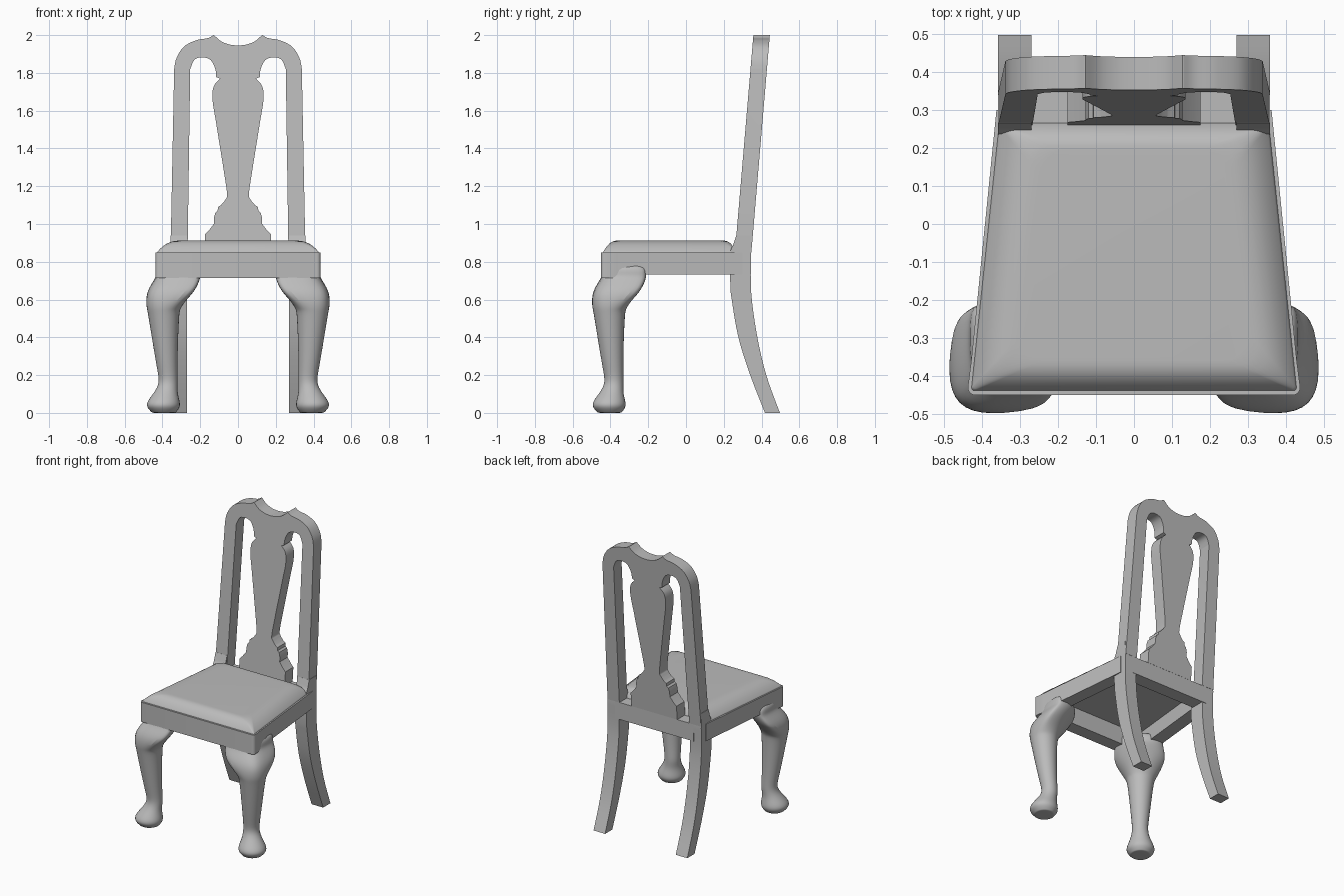
import bpy, bmesh, math
from mathutils import Vector

if "Cube" in bpy.data.objects:
    bpy.data.objects.remove(bpy.data.objects["Cube"], do_unlink=True)

GREY = (0.5, 0.5, 0.5, 1.0)
grey = bpy.data.materials.new("plain_grey")
grey.use_nodes = True
grey.diffuse_color = GREY
grey.node_tree.nodes["Principled BSDF"].inputs["Base Color"].default_value = GREY


def finish(name, bm, subdiv=0, angle=30):
    bmesh.ops.recalc_face_normals(bm, faces=bm.faces)
    mesh = bpy.data.meshes.new(name)
    bm.to_mesh(mesh)
    bm.free()
    obj = bpy.data.objects.new(name, mesh)
    bpy.context.collection.objects.link(obj)
    mesh.materials.append(grey)
    if subdiv:
        mod = obj.modifiers.new("round", "SUBSURF")
        mod.levels = mod.render_levels = subdiv
    bpy.ops.object.select_all(action="DESELECT")
    bpy.context.view_layer.objects.active = obj
    obj.select_set(True)
    bpy.ops.object.shade_smooth_by_angle(angle=math.radians(angle))
    return obj


def loft(name, rings, **kw):
    """Skin closed rings of equal length and cap both ends."""
    bm = bmesh.new()
    rows = [[bm.verts.new(p) for p in ring] for ring in rings]
    n = len(rows[0])
    for a, b in zip(rows, rows[1:]):
        for i in range(n):
            j = (i + 1) % n
            bm.faces.new((a[i], a[j], b[j], b[i]))
    bm.faces.new(rows[0])
    bm.faces.new(rows[-1])
    return finish(name, bm, **kw)


def slab(name, outline, z0, z1):
    return loft(name, [[(x, y, z) for x, y in outline] for z in (z0, z1)])


def spline(pts, steps=5):
    """Smooth curve through a few points."""
    out = []
    for i in range(len(pts) - 1):
        a, b, c, d = (Vector(pts[min(max(i + k, 0), len(pts) - 1)]) for k in (-1, 0, 1, 2))
        for s in range(steps):
            t = s / steps
            out.append(tuple(0.5 * (2 * b + (c - a) * t + (2 * a - 5 * b + 4 * c - d) * t * t
                                    + (3 * b - a - 3 * c + d) * t ** 3)))
    return out + [tuple(pts[-1])]


# Back: stiles, crest and pierced splat as one leaning plate
splat_foot = [(0.175, 0.85), (0.175, 0.945), (0.155, 0.965)]
splat_foot += [(0.128, 1.0), (0.128, 1.03), (0.12, 1.06), (0.108, 1.07), (0.106, 1.09)]
splat = spline([(0.09, 1.1), (0.066, 1.13), (0.058, 1.16), (0.075, 1.28), (0.115, 1.53),
                (0.135, 1.66), (0.128, 1.73), (0.095, 1.77)])
arch = spline([(0.115, 1.777), (0.12, 1.82), (0.145, 1.868), (0.188, 1.882),
               (0.23, 1.87), (0.253, 1.82)])
stile = [(0.267, 0.85), (0.357, 0.85)]
crest = spline([(0.338, 1.82), (0.325, 1.88), (0.285, 1.94), (0.22, 1.973),
                (0.16, 1.984), (0.13, 2.0)])
dip = spline([(0.127, 2.0), (0.09, 1.968), (0.045, 1.95), (0, 1.945)])
half = splat_foot + splat + arch + stile + crest + dip
outline = half + [(-x, z) for x, z in reversed(half[:-1])]


def lean(z):
    return 0.259 + (z - 0.85) * 0.085


loft("chair_back", [[(x, lean(z) + d, z) for x, z in outline] for d in (0, 0.087)])

# Rear legs: curved side profile, swept back at the foot
front_edge = spline([(0.418, 0), (0.34, 0.2), (0.275, 0.41), (0.236, 0.64)])
front_edge += spline([(0.233, 0.73), (0.235, 0.85), (0.25, 0.89), (0.266, 0.94)])
back_edge = spline([(0.345, 0.84), (0.345, 0.64), (0.376, 0.41), (0.425, 0.2), (0.497, 0)])
leg_side = front_edge + [(0.34, 0.94)] + back_edge
for side, s in (("left", 1), ("right", -1)):
    loft(side + "_rear_leg", [[(s * x, y, z) for y, z in leg_side] for x in (0.27, 0.358)])

# Seat rails
FRONT, BACK = -0.45, 0.345


def edge_x(y):
    return 0.437 - 0.08 * (y - FRONT) / (BACK - FRONT)


r = 0.02
corner = [(0.437 - r + r * math.sin(a), FRONT + r - r * math.cos(a))
          for a in (math.pi / 8 * k for k in range(5))]
front_half = corner + [(edge_x(-0.36), -0.36)]
slab("front_rail", front_half + [(-x, y) for x, y in reversed(front_half)], 0.715, 0.85)
for side, s in (("left", 1), ("right", -1)):
    strip = [(edge_x(-0.4), -0.4), (edge_x(0.3), 0.3), (edge_x(0.3) - 0.09, 0.3),
             (edge_x(-0.4) - 0.09, -0.4)]
    slab(side + "_side_rail", [(s * x, y) for x, y in strip], 0.733, 0.85)
slab("rear_rail", [(-0.3, 0.25), (0.3, 0.25), (0.3, BACK), (-0.3, BACK)], 0.733, 0.85)


# Padded seat: rounded trapezoid rings shrinking towards the crown
def pad_ring(t, z):
    y0, y1 = -0.438 + 0.08 * t, 0.265 - 0.07 * t
    xf, xb = 0.427 - 0.125 * t, 0.355 - 0.11 * t
    rad = 0.008 + 0.06 * t
    ring = []
    for cx, cy, a0 in ((xf, y0, -90), (xb, y1, 0), (-xb, y1, 90), (-xf, y0, 180)):
        ox = cx - math.copysign(rad, cx)
        oy = cy + (rad if cy < 0 else -rad)
        for k in range(7):
            a = math.radians(a0 + 15 * k)
            ring.append((ox + rad * math.cos(a), oy + rad * math.sin(a), z))
    return ring


levels = [0, 0.04, 0.12, 0.25, 0.42, 0.62, 0.82, 1]
loft("seat_pad", [pad_ring(0, 0.835)] +
     [pad_ring(t, 0.852 + 0.06 * (1 - (1 - t) ** 2.6)) for t in levels], angle=50)

# Front legs: octagon sections, round below and winged brackets at the knee
# (height, outer reach, width, amount of wing)
SECTIONS = [(0, 0.455, 0.125, 0), (0.002, 0.457, 0.129, 0), (0.03, 0.486, 0.182, 0),
            (0.06, 0.484, 0.178, 0), (0.11, 0.443, 0.122, 0), (0.16, 0.415, 0.098, 0),
            (0.23, 0.429, 0.109, 0), (0.4, 0.458, 0.142, 0), (0.53, 0.479, 0.17, 0),
            (0.55, 0.484, 0.18, 0.2), (0.59, 0.489, 0.21, 0.6), (0.65, 0.482, 0.26, 1),
            (0.715, 0.437, 0.24, 1), (0.735, 0.434, 0.238, 1), (0.8, 0.43, 0.23, 1)]


def leg_ring(s, z, outer, width, wing):
    def mix(a, b):
        return a + (b - a) * wing
    c, e, w = mix(0.29 * width, 0.05), mix(0.29 * width, 0.02), mix(0.71 * width, 0.12)
    side = [(c, 0), (width - e, 0), (width, e), (width, w)]
    pts = side + [(v, u) for u, v in reversed(side)]
    return [(s * (outer - u), -outer - 0.012 + v, z) for u, v in pts]


for side, s in (("left", 1), ("right", -1)):
    loft(side + "_front_leg", [leg_ring(s, *sec) for sec in SECTIONS], subdiv=2, angle=60)
